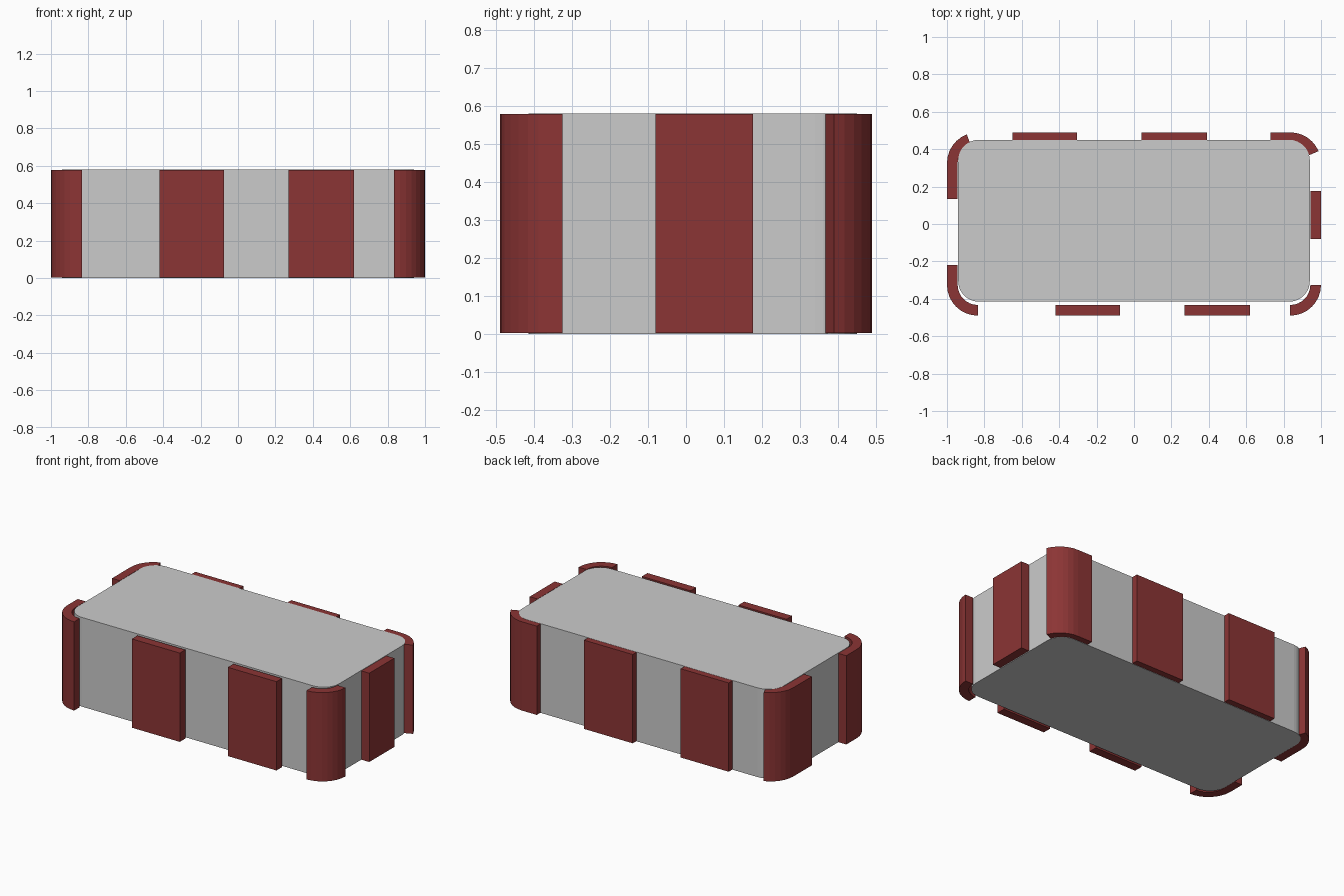
import bpy, bmesh
from math import cos, sin, radians

if "Cube" in bpy.data.objects:
    bpy.data.objects.remove(bpy.data.objects["Cube"])

H = 0.58          # overall height
R, T = 0.165, 0.057   # band corner radius and thickness
CX, CY = 0.835, 0.325  # band corner centres
SEG = 8

red = bpy.data.materials.new("red")
red.diffuse_color = (0.26, 0.035, 0.035, 1)
red.use_nodes = True
red.node_tree.nodes["Principled BSDF"].inputs["Base Color"].default_value = red.diffuse_color


def prism(name, outline, z0, z1, mat=None):
    """Extrude a counter-clockwise outline into a solid."""
    bm = bmesh.new()
    low = [bm.verts.new((x, y, z0)) for x, y in outline]
    face = bm.faces.new(low)
    up = bmesh.ops.extrude_face_region(bm, geom=[face])["geom"]
    bmesh.ops.translate(bm, vec=(0, 0, z1 - z0),
                        verts=[v for v in up if isinstance(v, bmesh.types.BMVert)])
    bmesh.ops.recalc_face_normals(bm, faces=bm.faces[:])
    me = bpy.data.meshes.new(name)
    bm.to_mesh(me)
    bm.free()
    ob = bpy.data.objects.new(name, me)
    bpy.context.collection.objects.link(ob)
    if mat:
        me.materials.append(mat)
    return ob


def arc(cx, cy, r, a0, a1):
    n = max(2, round(SEG * (a1 - a0) / 90))
    angs = [radians(a0 + (a1 - a0) * i / n) for i in range(n + 1)]
    return [(cx + r * cos(a), cy + r * sin(a)) for a in angs]


def corner_stripe(name, cx, cy, a0, a1, before=None, after=None):
    """Stripe round a corner, with optional straight run at either end."""
    def side(r):
        pts = arc(cx, cy, r, a0, a1)
        for a, end, at in ((a0, before, 0), (a1, after, len(pts) + 1)):
            if end is not None:
                x, y = cx + r * cos(radians(a)), cy + r * sin(radians(a))
                p = (x, end) if abs(cos(radians(a))) > 0.5 else (end, y)
                pts.insert(at, p)
        return pts
    return prism(name, side(R) + side(R - T)[::-1], 0.002, H - 0.001, red)


def flat_stripe(name, x0, x1, y0, y1):
    return prism(name, [(x0, y0), (x1, y0), (x1, y1), (x0, y1)], 0.002, H - 0.001, red)


# Grey rounded body, set slightly towards the back
r, x, yf, yb = 0.11, 0.94, -0.415, 0.45
body = []
for cx, cy, a in ((x - r, yb - r, 0), (r - x, yb - r, 90),
                  (r - x, yf + r, 180), (x - r, yf + r, 270)):
    body += arc(cx, cy, r, a, a + 90)
prism("body", body, 0, H)

# Straight stripes on front, back and right side
for i, (a, b) in enumerate(((-0.42, -0.075), (0.27, 0.62))):
    flat_stripe(f"front_stripe_{i + 1}", a, b, -CY - R, -CY - R + T)
for i, (a, b) in enumerate(((-0.65, -0.305), (0.04, 0.39))):
    flat_stripe(f"back_stripe_{i + 1}", a, b, CY + R - T, CY + R)
flat_stripe("right_stripe", 1 - T, 1, -0.08, 0.177)

# Corner stripes
corner_stripe("back_right_stripe", CX, CY, 23, 90, after=0.73)
corner_stripe("back_left_stripe", -CX, CY, 111, 180, after=0.135)
corner_stripe("front_left_stripe", -CX, -CY, 180, 270, before=-0.218)
corner_stripe("front_right_stripe", CX, -CY, 270, 360)
